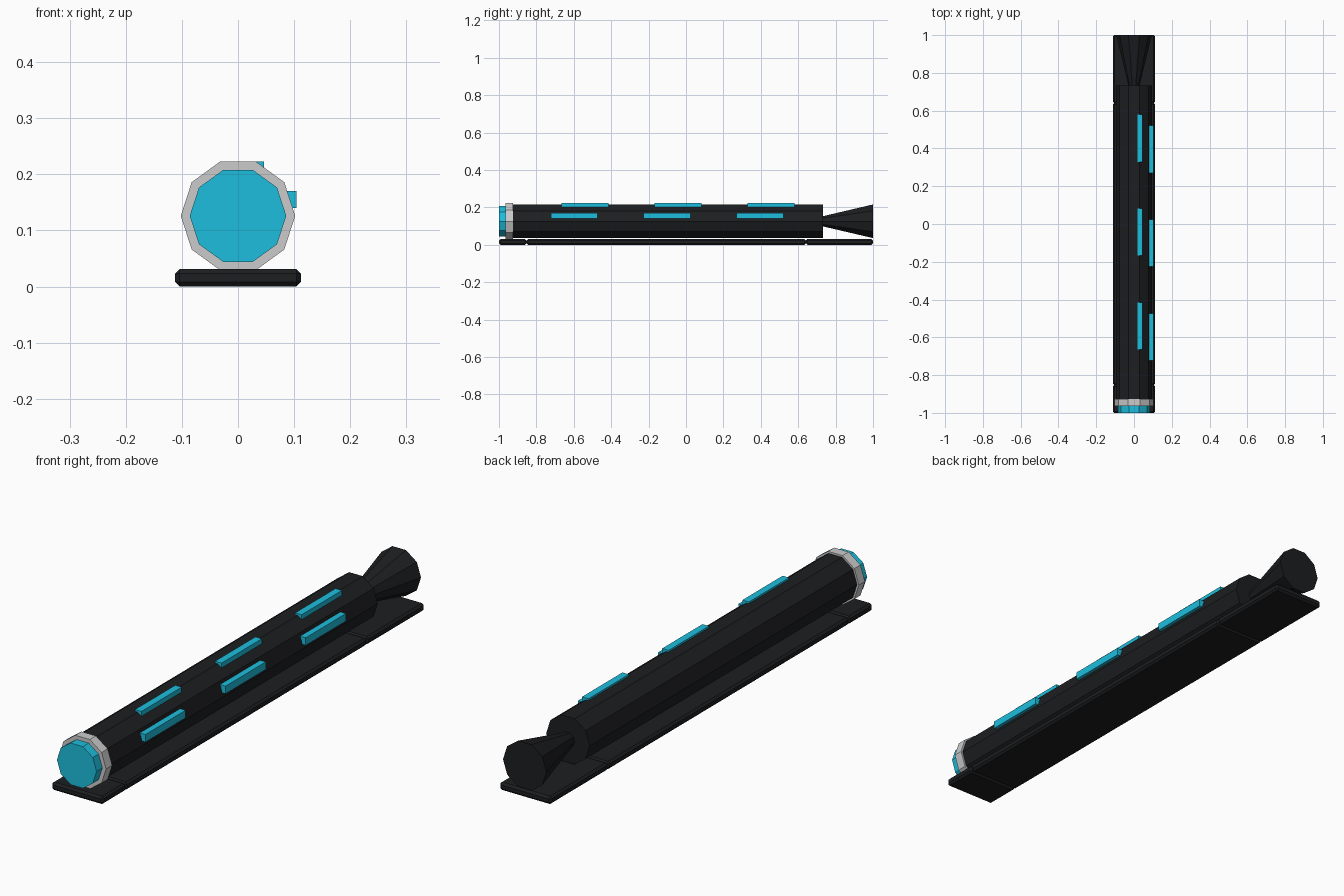
import bpy, bmesh, math
from mathutils import Matrix

if "Cube" in bpy.data.objects:
    bpy.data.objects.remove(bpy.data.objects["Cube"])

AXIS_Z = 0.126
SIDES = 10


def material(name, rgb):
    m = bpy.data.materials.new(name)
    m.diffuse_color = (*rgb, 1)
    m.use_nodes = True
    m.node_tree.nodes["Principled BSDF"].inputs["Base Color"].default_value = m.diffuse_color
    return m


BLACK = material("black", (0.012, 0.013, 0.015))
CYAN = material("cyan", (0.013, 0.515, 0.73))


def finish(name, bm, mat):
    bmesh.ops.recalc_face_normals(bm, faces=bm.faces)
    me = bpy.data.meshes.new(name)
    bm.to_mesh(me)
    bm.free()
    if mat:
        me.materials.append(mat)
    ob = bpy.data.objects.new(name, me)
    bpy.context.collection.objects.link(ob)
    return ob


def tube(name, y0, r0, y1, r1, mat=None):
    """Ten-sided solid along y, with flats at top and bottom."""
    bm = bmesh.new()
    rings = []
    for y, r in ((y0, r0), (y1, r1)):
        angles = [2 * math.pi * i / SIDES for i in range(SIDES)]
        rings.append([bm.verts.new((r * math.cos(a), y, AXIS_Z + r * math.sin(a)))
                      for a in angles])
    for i in range(SIDES):
        j = (i + 1) % SIDES
        bm.faces.new((rings[0][i], rings[0][j], rings[1][j], rings[1][i]))
    bm.faces.new(rings[0])
    bm.faces.new(rings[1])
    return finish(name, bm, mat)


def box(name, x, y, z, mat, bevel=0):
    """Box from (min, max) ranges, optionally chamfered."""
    bm = bmesh.new()
    mid = [(a + b) / 2 for a, b in (x, y, z)]
    size = [b - a for a, b in (x, y, z)]
    bmesh.ops.create_cube(bm, size=1,
                          matrix=Matrix.Translation(mid) @ Matrix.Diagonal((*size, 1)))
    if bevel:
        bmesh.ops.bevel(bm, geom=bm.edges[:], offset=bevel, segments=1,
                        profile=0.5, affect='EDGES')
    return finish(name, bm, mat)


# Barrel, front collar, front lens and flared tail
tube("barrel", -0.93, 0.0945, 0.732, 0.0945, BLACK)
tube("front_collar", -0.964, 0.102, -0.926, 0.102)
tube("front_lens", -1.0, 0.086, -0.95, 0.086, CYAN)
tube("tail_flare", 0.725, 0.027, 1.0, 0.0945, BLACK)

# Base strip in three chamfered sections
for part, y0, y1 in (("front", -1.0, -0.853), ("middle", -0.853, 0.641), ("rear", 0.641, 1.0)):
    box("base_" + part, (-0.112, 0.112), (y0, y1), (0, 0.031), BLACK, 0.008)

# Light bars: upper row and side row
for i in range(3):
    yu = -0.54 + 0.497 * i
    ys = -0.598 + 0.497 * i
    box(f"upper_light_{i + 1}", (0.018, 0.046), (yu - 0.125, yu + 0.125), (0.195, 0.223), CYAN)
    box(f"side_light_{i + 1}", (0.078, 0.104), (ys - 0.125, ys + 0.125), (0.14, 0.17), CYAN)
